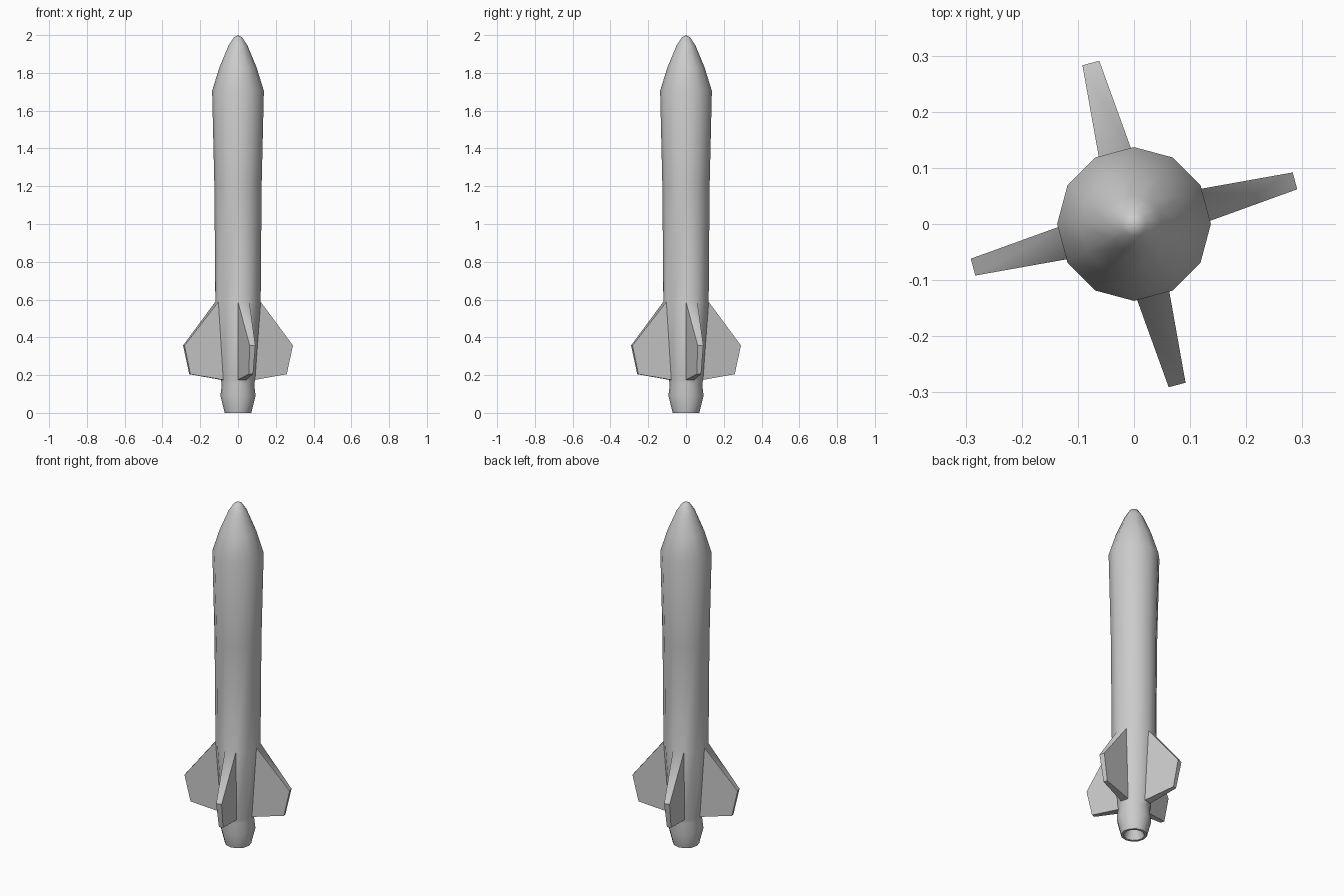
import bpy, bmesh
from math import sin, cos, pi, radians
from mathutils import Vector

if "Cube" in bpy.data.objects:
    bpy.data.objects.remove(bpy.data.objects["Cube"])

SIDES = 12
FIN_TOP, FIN_BOTTOM = 0.588, 0.175

# Radius/height profile: nozzle interior, nozzle, tapered tail, hull, nose
profile = [(0.035, 0.07), (0.056, 0.0), (0.07, 0.0), (0.093, 0.09), (0.086, 0.15),
           (0.09, FIN_BOTTOM), (0.12, FIN_TOP), (0.125, 1.2), (0.137, 1.705),
           (0.098, 1.83), (0.05, 1.945), (0.022, 1.988)]

bm = bmesh.new()
rings = [[bm.verts.new((r * cos(2 * pi * i / SIDES), r * sin(2 * pi * i / SIDES), z))
          for i in range(SIDES)] for r, z in profile]

# Skin of the hull; keep the tail faces that carry fins
fin_faces = []
for k, (lo, hi) in enumerate(zip(rings, rings[1:])):
    for i in range(SIDES):
        j = (i + 1) % SIDES
        face = bm.faces.new((lo[i], lo[j], hi[j], hi[i]))
        if profile[k][1] == FIN_BOTTOM and i % 3 == 0:
            fin_faces.append((face, radians(15 + 30 * i)))

# Nozzle cap and nose tip
bm.faces.new(rings[0][::-1])
tip = bm.verts.new((0, 0, 2))
for i in range(SIDES):
    bm.faces.new((rings[-1][i], rings[-1][(i + 1) % SIDES], tip))

# Four tapered fins extruded from the tail
for face, angle in fin_faces:
    out = Vector((cos(angle), sin(angle), 0))
    side = Vector((-sin(angle), cos(angle), 0))
    new = bmesh.ops.extrude_discrete_faces(bm, faces=[face])["faces"][0]
    for v in new.verts:
        r, z = (0.297, 0.357) if v.co.z > 0.4 else (0.264, 0.205)
        v.co = out * r + side * (v.co.dot(side) * 0.5) + Vector((0, 0, z))

bmesh.ops.recalc_face_normals(bm, faces=bm.faces)
mesh = bpy.data.meshes.new("rocket_body")
bm.to_mesh(mesh)
bm.free()
body = bpy.data.objects.new("rocket_body", mesh)
bpy.context.collection.objects.link(body)

# Smooth hull, crisp fin edges
bpy.context.view_layer.objects.active = body
body.select_set(True)
bpy.ops.object.shade_smooth_by_angle(angle=radians(45))
